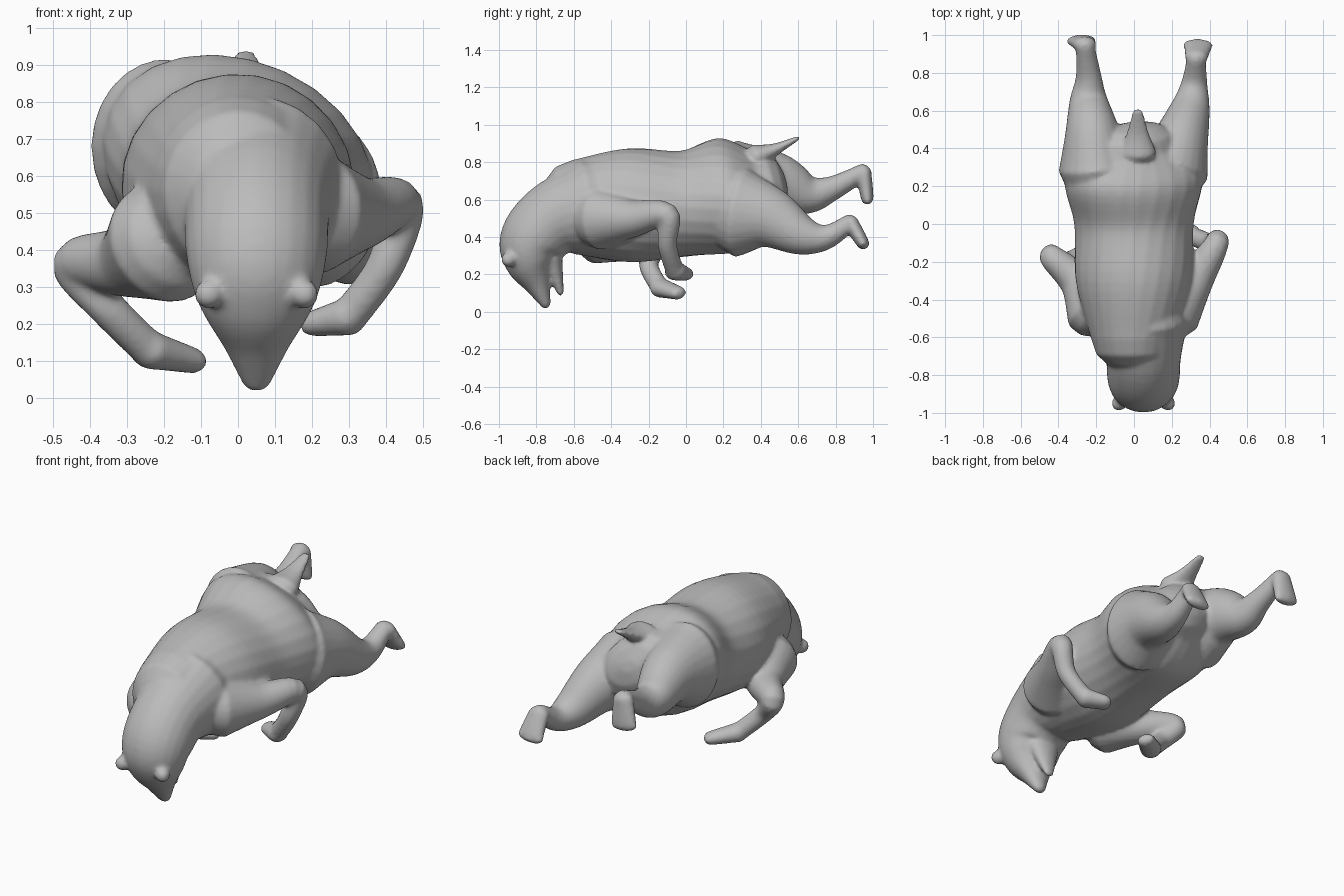
import bpy, bmesh, math
from mathutils import Vector, Matrix

old = bpy.data.objects.get("Cube")
if old:
    bpy.data.objects.remove(old, do_unlink=True)

fur = bpy.data.materials.new("grey_fur")
fur.use_nodes = True
grey = (.5, .5, .5, 1)
fur.diffuse_color = grey
fur.node_tree.nodes["Principled BSDF"].inputs["Base Color"].default_value = grey

SIDES, STEPS = 24, 6
ACROSS, ALONG = Vector((1, 0, 0)), Vector((0, 1, 0))
bm = bmesh.new()


def mix(start, end, t):
    return start + (end - start) * t


def smooth_path(joints):
    """Run a Catmull-Rom curve through the joints."""
    padded = [joints[0], *joints, joints[-1]]
    path = []
    for i in range(len(joints) - 1):
        a, b, c, d = (Vector(joint) for joint in padded[i:i + 4])
        for step in range(STEPS):
            t = step / STEPS
            path.append(b + (c - a) * t / 2 + (a - b * 2.5 + c * 2 - d / 2) * t ** 2
                        + (b * 3 - a - c * 3 + d) * t ** 3 / 2)
    return path + [Vector(joints[-1])]


def ellipse(centre, side, up, width, height):
    angles = [math.tau * j / SIDES for j in range(SIDES)]
    return [bm.verts.new(centre + side * math.cos(a) * width + up * math.sin(a) * height)
            for a in angles]


def loft(joints, flat=(1, 1), twist=0, hint=ACROSS):
    """Sweep an ellipse along joints (x, y, z, half width), with round ends.

    flat is height over width at each end, twist the final roll in degrees."""
    path = smooth_path(joints)
    last = len(path) - 1
    rings = []
    for i, point in enumerate(path):
        share = i / last
        centre, width = point.xyz, point.w
        height = width * mix(*flat, share)
        tangent = (path[min(i + 1, last)].xyz - path[max(i - 1, 0)].xyz).normalized()
        side = (hint - tangent * hint.dot(tangent)).normalized()
        side.rotate(Matrix.Rotation(math.radians(twist * share), 3, tangent))
        up = tangent.cross(side)
        # Quarter-circle caps on the first and last rings
        bends = [0]
        if i == 0:
            bends = [-80, -55, -30, 0]
        elif i == last:
            bends = [0, 30, 55, 80]
        for bend in map(math.radians, bends):
            bulge = tangent * math.sin(bend) * min(width, height) * .8
            shrink = math.cos(bend)
            rings.append(ellipse(centre + bulge, side, up, width * shrink, height * shrink))
    faces = [bm.faces.new(rings[0]), bm.faces.new(rings[-1])]
    for near, far in zip(rings, rings[1:]):
        for j in range(SIDES):
            faces.append(bm.faces.new((near[j - 1], near[j], far[j], far[j - 1])))
    bmesh.ops.recalc_face_normals(bm, faces=faces)


def spine(x, stations, **shape):
    """Loft in one lengthwise plane from stations (y, z, half width)."""
    loft([(x, *station) for station in stations], **shape)


def limb(joints, thick, thin, power, **shape):
    """Loft whose width falls from thick to thin along the joints."""
    count = len(joints) - 1
    loft([(*joint, mix(thin, thick, (1 - i / count) ** power))
          for i, joint in enumerate(joints)], **shape)


def arm(shoulder, upper, elbow, forearm, wrist, fingers):
    limb([shoulder, upper, elbow, forearm, wrist], .17, .05, 3, hint=ALONG)
    # Paw
    limb([wrist, fingers], .06, .05, 1, flat=(.9, .7), hint=ALONG)


def leg(hip, thigh, knee, shin, heel, toes):
    limb([hip, thigh, knee, shin, heel], .2, .05, 1.5, flat=(1.2, .9))
    # Sole
    limb([heel, toes], .06, .08, 1, flat=(.7, .4))


# Torso, with the hips rolled to one side
spine(0, [(-.6, .56, .23), (-.3, .57, .31), (0, .58, .32), (.25, .63, .38), (.4, .67, .27)],
      flat=(1.1, .65), twist=34)

# Neck and head bending down into the muzzle, then the lower jaw
MIDDLE = .05
spine(MIDDLE, [(-.5, .56, .24), (-.7, .5, .2), (-.82, .38, .19), (-.83, .26, .16),
               (-.79, .14, .09), (-.75, .04, .04)], flat=(1.1, .7))
spine(MIDDLE, [(-.72, .28, .1), (-.67, .1, .03)], flat=(.6, .6))

# Ears
for way in (-1, 1):
    place = Matrix.Translation((MIDDLE + way * .13, -.95, .28))
    bmesh.ops.create_icosphere(bm, subdivisions=3, radius=.04, matrix=place)

# Tail
spine(.02, [(.38, .83, .1), (.48, .87, .06), (.6, .93, .03)], flat=(.7, .4))

# Arms folded back under the chest, the left one held higher
arm((.2, -.45, .5), (.33, -.28, .5), (.44, -.1, .52), (.4, -.1, .36), (.3, -.06, .22),
    (.2, 0, .2))
arm((-.2, -.45, .42), (-.3, -.3, .37), (-.44, -.17, .36), (-.36, -.2, .25), (-.24, -.14, .13),
    (-.12, -.04, .1))

# Hind legs stretched out behind, the right one held higher
leg((.2, .3, .53), (.25, .45, .5), (.3, .62, .41), (.32, .75, .4), (.33, .88, .48),
    (.34, .95, .36))
leg((-.2, .3, .68), (-.22, .48, .69), (-.24, .65, .63), (-.24, .78, .66), (-.26, .95, .75),
    (-.28, .97, .6))

mesh = bpy.data.meshes.new("bear_body")
bm.to_mesh(mesh)
bm.free()
mesh.materials.append(fur)
bear = bpy.data.objects.new("bear_body", mesh)
bpy.context.collection.objects.link(bear)

# Fuse the parts into one skin and soften the joins
remesh = bear.modifiers.new("fuse", 'REMESH')
remesh.mode = 'VOXEL'
remesh.voxel_size = .011
remesh.use_smooth_shade = True
soften = bear.modifiers.new("soften", 'SMOOTH')
soften.factor = .5
soften.iterations = 10
